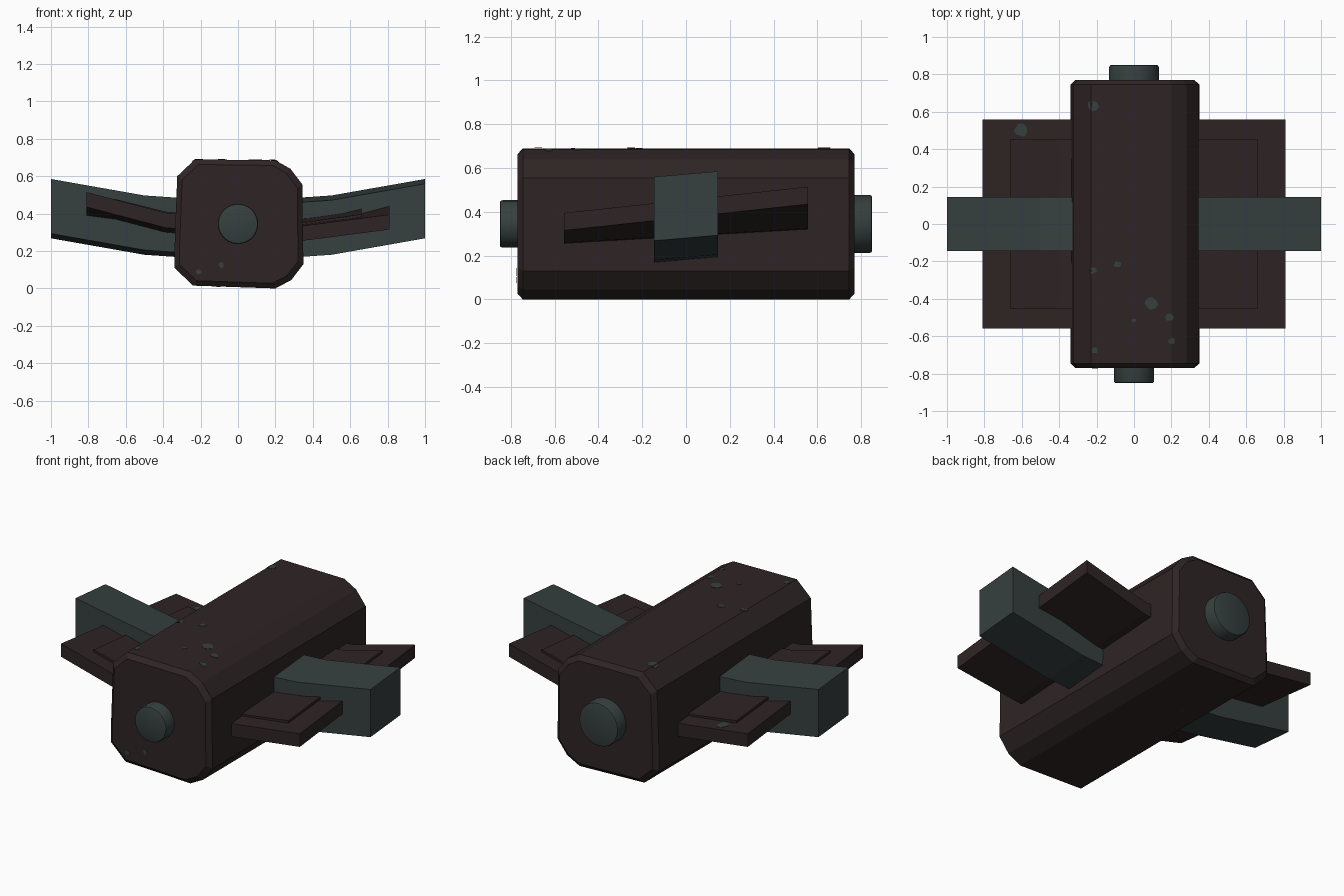
import bpy, bmesh, math, random
from mathutils import Vector, Matrix

random.seed(4)
old = bpy.data.objects.get("Cube")
if old:
    bpy.data.objects.remove(old, do_unlink=True)


def material(name, rgb):
    m = bpy.data.materials.new(name)
    m.use_nodes = True
    m.diffuse_color = (*rgb, 1)
    m.node_tree.nodes["Principled BSDF"].inputs["Base Color"].default_value = (*rgb, 1)
    return m


BROWN = material("dark brown", (0.028, 0.018, 0.018))
GREY = material("slate grey", (0.037, 0.05, 0.05))


def loft(name, rings, mat, turn=0.0, caps=True):
    """Skin a list of equal-length rings into one object."""
    bm = bmesh.new()
    loops = [[bm.verts.new(p) for p in ring] for ring in rings]
    n = len(rings[0])
    for a, b in zip(loops, loops[1:]):
        for i in range(n):
            j = (i + 1) % n
            bm.faces.new((a[i], a[j], b[j], b[i]))
    if caps:
        bm.faces.new(loops[0])
        bm.faces.new(loops[-1])
    bmesh.ops.transform(bm, matrix=Matrix.Rotation(turn, 4, "Z"), verts=bm.verts)
    bmesh.ops.recalc_face_normals(bm, faces=bm.faces)
    mesh = bpy.data.meshes.new(name)
    bm.to_mesh(mesh)
    bm.free()
    mesh.materials.append(mat)
    obj = bpy.data.objects.new(name, mesh)
    bpy.context.collection.objects.link(obj)
    return obj


def slab(name, stations, half, thick, mat, turn):
    """Bent beam; each station is x, front underside z, back underside z."""
    rings = [[(x, -half, f), (x, half, b), (x, half, b + thick), (x, -half, f + thick)]
             for x, f, b in stations]
    return loft(name, rings, mat, turn)


# Chamfered body, slightly irregular, with bevelled ends
profile = [(-0.23, 0.69), (0.2, 0.685), (0.28, 0.64), (0.345, 0.555), (0.345, 0.4),
           (0.35, 0.13), (0.285, 0.045), (0.2, 0.0), (-0.24, 0.015),
           (-0.34, 0.11), (-0.34, 0.2), (-0.325, 0.6)]


def body_ring(y, s):
    return [(x * s, y, 0.345 + (z - 0.345) * s) for x, z in profile]


body = loft("body", [body_ring(-0.77, 0.92), body_ring(-0.745, 1),
                     body_ring(0.745, 1), body_ring(0.77, 0.92)], BROWN)


# Round end caps with softened rims
def end_cap(name, radius, sign):
    steps = [(0.74, 1), (0.838, 1), (0.847, 0.97), (0.85, 0.91)]
    rings = []
    for y, s in steps:
        ring = []
        for i in range(24):
            a = math.tau * i / 24
            ring.append((radius * s * math.cos(a), sign * y, 0.345 + radius * s * math.sin(a)))
        rings.append(ring)
    obj = loft(name, rings, GREY)
    bpy.ops.object.select_all(action="DESELECT")
    obj.select_set(True)
    bpy.context.view_layer.objects.active = obj
    bpy.ops.object.shade_smooth_by_angle(angle=math.radians(35))


end_cap("front_cap", 0.108, -1)
end_cap("back_cap", 0.133, 1)

# Twisted wings, raised wing panels and thick arms, each side turned half way round
wing = [(0.28, 0.25, 0.315), (0.39, 0.26, 0.325), (0.81, 0.315, 0.435)]
arm = [(0.28, 0.165, 0.19), (0.5, 0.18, 0.205), (1.0, 0.268, 0.293)]
HALF, PANEL, THICK = 0.558, 0.455, 0.08


def panel_station(x, front, back):
    mid, swing = (front + back) / 2 + THICK - 0.004, (back - front) / 2 * PANEL / HALF
    return x, mid - swing, mid + swing


t = (0.66 - 0.39) / (0.81 - 0.39)
edge = [p + (q - p) * t for p, q in zip(wing[1], wing[2])]
wings = {}
for side, turn in (("left", 0), ("right", math.pi)):
    wings[side] = slab(side + "_wing", wing, HALF, THICK, BROWN, turn)
    slab(side + "_wing_panel", [panel_station(*s) for s in (wing[0], wing[1], edge)],
         PANEL, 0.016, BROWN, turn)
    slab(side + "_arm", arm, 0.145, 0.292, GREY, turn)

bpy.context.view_layer.update()


# Small worn spots laid onto a surface along one direction
def worn_spot(target, centre, radius, direction, stretch=1.0):
    d = Vector(direction)
    u = d.orthogonal().normalized()
    v = d.cross(u)
    points = []
    for i in range(9):
        a = math.tau * i / 9
        r = radius * random.uniform(0.75, 1.2)
        start = Vector(centre) - d * 2 + u * r * math.cos(a) * stretch + v * r * math.sin(a)
        hit, place, normal, _ = target.ray_cast(start, d)
        if hit:
            points.append(place + normal * 0.003)
    if len(points) > 2:
        loft("worn_spot", [points, [p + d * 0.002 for p in points]], GREY)


DOWN, UP, BACK = (0, 0, -1), (0, 0, 1), (0, 1, 0)
for x, y, r in [(-0.22, 0.635, 0.03), (0.09, -0.42, 0.035), (-0.22, -0.25, 0.018),
                (-0.09, -0.215, 0.018), (0.19, -0.5, 0.021), (0.2, -0.625, 0.019),
                (-0.21, -0.675, 0.018), (0, -0.515, 0.012)]:
    worn_spot(body, (x, y, 0), r, DOWN)
worn_spot(wings["right"], (-0.61, 0.5, 0), 0.035, DOWN)
for x, z, r in [(-0.21, 0.09, 0.014), (-0.09, 0.125, 0.016)]:
    worn_spot(body, (x, 0, z), r, BACK)
worn_spot(body, (-0.1, 0.3, 0), 0.012, UP)
